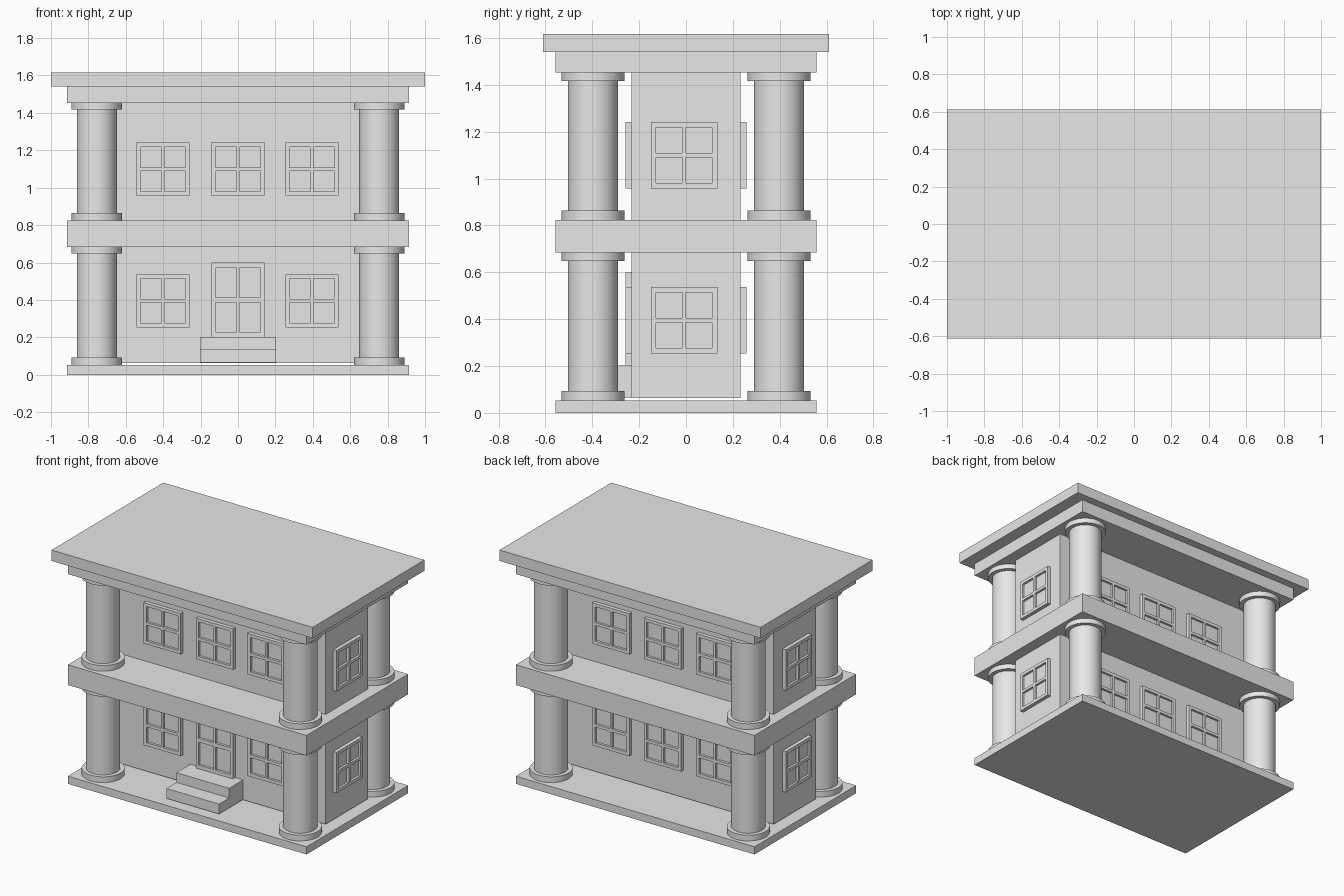
import bpy, bmesh, math
from mathutils import Matrix, Vector

cube = bpy.data.objects.get("Cube")
if cube:
    bpy.data.objects.remove(cube, do_unlink=True)

# One stone-grey material
stone = bpy.data.materials.new("stone grey")
stone.use_nodes = True
stone.diffuse_color = (0.8, 0.8, 0.8, 1)
stone.node_tree.nodes["Principled BSDF"].inputs["Base Color"].default_value = (0.8, 0.8, 0.8, 1)


def finish(name, bm, matrix=Matrix()):
    bmesh.ops.recalc_face_normals(bm, faces=bm.faces)
    mesh = bpy.data.meshes.new(name)
    bm.to_mesh(mesh)
    bm.free()
    mesh.materials.append(stone)
    ob = bpy.data.objects.new(name, mesh)
    ob.matrix_world = matrix
    bpy.context.collection.objects.link(ob)
    return ob


def box(name, x, y, z):
    """Box from (min, max) pairs."""
    bm = bmesh.new()
    bmesh.ops.create_cube(bm, size=1)
    for v in bm.verts:
        v.co = [r[0] if c < 0 else r[1] for c, r in zip(v.co, (x, y, z))]
    return finish(name, bm)


def column(name, x, y, z0, z1):
    """Lathed column with a plain ring at foot and head."""
    r, ring = 0.107, 0.135
    profile = [(0, z0), (ring, z0), (ring, z0 + 0.04), (r, z0 + 0.04),
               (r, z1 - 0.035), (ring, z1 - 0.035), (ring, z1), (0, z1)]
    bm = bmesh.new()
    verts = [bm.verts.new((px, 0, pz)) for px, pz in profile]
    edges = [bm.edges.new(pair) for pair in zip(verts, verts[1:])]
    bmesh.ops.spin(bm, geom=verts + edges, cent=(0, 0, 0), axis=(0, 0, 1),
                   angle=math.tau, steps=48)
    bmesh.ops.remove_doubles(bm, verts=bm.verts, dist=1e-4)
    ob = finish(name, bm, Matrix.Translation((x, y, 0)))
    bpy.ops.object.select_all(action='DESELECT')
    bpy.context.view_layer.objects.active = ob
    ob.select_set(True)
    bpy.ops.object.shade_smooth_by_angle(angle=math.radians(40))


def framed_panel(name, pos, angle, zc, half_h):
    """Raised frame with four sunken panes; faces -y before rotation."""
    xs = [-0.1415, -0.12, -0.008, 0.008, 0.12, 0.1415]
    rail, bar = (0.0225, 0.01) if half_h < 0.15 else (0.028, 0.0135)
    zs = [-half_h, -half_h + rail, -bar, bar, half_h - rail, half_h]
    depth, sunk, root = 0.026, 0.016, 0.005
    bm = bmesh.new()
    grid = [[bm.verts.new((x, -depth, z)) for x in xs] for z in zs]
    panes = []
    for j in range(5):
        for i in range(5):
            f = bm.faces.new((grid[j][i], grid[j][i + 1],
                              grid[j + 1][i + 1], grid[j + 1][i]))
            if i in (1, 3) and j in (1, 3):
                panes.append(f)
    # frame sides run back into the wall
    rim = [e for e in bm.edges if e.is_boundary]
    side = bmesh.ops.extrude_edge_only(bm, edges=rim)["geom"]
    bmesh.ops.translate(bm, verts=[g for g in side if isinstance(g, bmesh.types.BMVert)],
                        vec=(0, depth + root, 0))
    # sunken panes
    for f in bmesh.ops.extrude_discrete_faces(bm, faces=panes)["faces"]:
        bmesh.ops.translate(bm, verts=f.verts, vec=(0, sunk, 0))
    place = Matrix.Translation((pos[0], pos[1], zc)) @ Matrix.Rotation(angle, 4, 'Z')
    finish(name, bm, place)


# Slabs
for name, x, y, z0, z1 in (
        ("base_slab", 0.914, 0.556, 0, 0.053),
        ("floor_slab", 0.914, 0.556, 0.684, 0.824),
        ("entablature", 0.914, 0.556, 1.452, 1.541),
        ("roof_slab", 1.0, 0.611, 1.541, 1.616)):
    box(name, (-x, x), (-y, y), (z0, z1))

# House walls, held just above the base
WX, WY = 0.834, 0.232
box("lower_walls", (-WX, WX), (-WY, WY), (0.064, 0.684))
box("upper_walls", (-WX, WX), (-WY, WY), (0.824, 1.452))

# Corner columns on both storeys
for storey, z0, z1 in (("lower", 0.053, 0.684), ("upper", 0.824, 1.452)):
    for sx, side in ((-1, "right"), (1, "left")):
        for sy, end in ((-1, "front"), (1, "back")):
            column(f"{storey}_{end}_{side}_column", sx * 0.755, sy * 0.397, z0, z1)

# Windows on all four sides
for storey, zc in (("lower", 0.395), ("upper", 1.099)):
    for i, x in enumerate((-0.4, 0, 0.395)):
        if not (storey == "lower" and i == 1):
            framed_panel(f"{storey}_front_window_{i + 1}", (x, -WY), 0, zc, 0.1415)
        framed_panel(f"{storey}_back_window_{i + 1}", (x, WY), math.pi, zc, 0.1415)
    framed_panel(f"{storey}_left_window", (WX, -0.008), math.pi / 2, zc, 0.1415)
    framed_panel(f"{storey}_right_window", (-WX, -0.008), -math.pi / 2, zc, 0.1415)

# Front door and steps
framed_panel("front_door", (0, -WY), 0, 0.4, 0.2)
box("lower_step", (-0.202, 0.202), (-0.495, -WY), (0.066, 0.135))
box("upper_step", (-0.202, 0.202), (-0.385, -WY), (0.135, 0.202))
